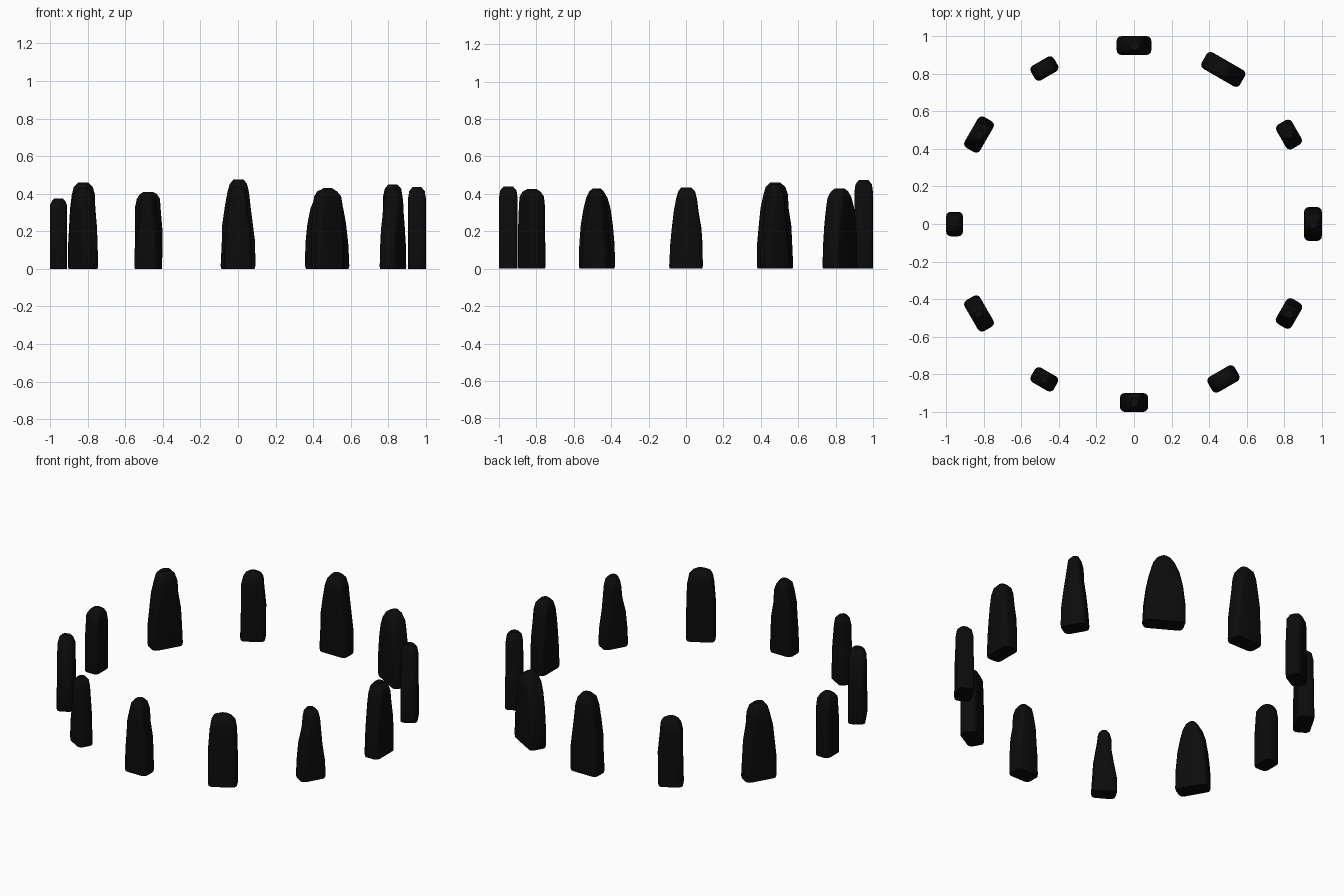
import bpy
import bmesh
import math
import random
from mathutils import Matrix

random.seed(4)

cube = bpy.data.objects.get("Cube")
if cube:
    bpy.data.objects.remove(cube)

# One dark stone colour
stone = bpy.data.materials.new("black stone")
stone.use_nodes = True
colour = (0.0035, 0.0035, 0.0035, 1)
stone.diffuse_color = colour
bsdf = stone.node_tree.nodes["Principled BSDF"]
bsdf.inputs["Base Color"].default_value = colour
bsdf.inputs["Roughness"].default_value = 0.9

# Outlines: (share of height, share of width), from the ground up
OUTLINES = {
    "block": [(0, .96), (.03, 1), (.5, .98), (.8, .9), (.91, .8), (.97, .62), (1, .36)],
    "arch": [(0, .95), (.03, 1), (.3, .97), (.55, .86), (.75, .7), (.88, .52), (.96, .34), (1, .17)],
    "taper": [(0, .96), (.03, 1), (.3, .96), (.5, .88), (.7, .74), (.86, .62), (.95, .5), (1, .3)],
    "slender": [(0, .95), (.03, 1), (.25, .95), (.5, .78), (.7, .6), (.86, .52), (.95, .44), (1, .27)],
}


def rounded_section(width, depth, radius, steps=3):
    """Rounded rectangle around the origin, as (x, y) points."""
    radius = min(radius, width * .49, depth * .49)
    points = []
    for quarter, (sx, sy) in enumerate([(1, 1), (-1, 1), (-1, -1), (1, -1)]):
        for i in range(steps + 1):
            a = math.pi / 2 * (quarter + i / steps)
            points.append((sx * (width / 2 - radius) + radius * math.cos(a),
                           sy * (depth / 2 - radius) + radius * math.sin(a)))
    return points


def standing_stone(name, degrees, width, height, depth, outline):
    """Loft a slab through its outline and stand it on the ring."""
    bm = bmesh.new()
    rings = []
    for level, share in OUTLINES[outline]:
        thin = 1 if level < .9 else 1 - .5 * ((level - .9) / .1) ** 2
        shift = random.uniform(-.004, .004) if level > .1 else 0
        section = rounded_section(width * share, depth * thin, .025)
        rings.append([bm.verts.new((x + shift, y, height * level)) for x, y in section])
    for low, high in zip(rings, rings[1:]):
        for i in range(len(low)):
            j = (i + 1) % len(low)
            bm.faces.new((low[i], low[j], high[j], high[i]))
    bm.faces.new(rings[0][::-1])
    bm.faces.new(rings[-1])
    bmesh.ops.recalc_face_normals(bm, faces=bm.faces)
    mesh = bpy.data.meshes.new(name)
    bm.to_mesh(mesh)
    bm.free()
    mesh.materials.append(stone)
    obj = bpy.data.objects.new(name, mesh)
    bpy.context.collection.objects.link(obj)
    turn = Matrix.Rotation(math.radians(degrees - 90), 4, 'Z')
    obj.matrix_world = turn @ Matrix.Translation((0, 1 - depth / 2, 0))
    bpy.ops.object.select_all(action='DESELECT')
    obj.select_set(True)
    bpy.context.view_layer.objects.active = obj
    bpy.ops.object.shade_smooth_by_angle(angle=math.radians(40))


# Ring of stones, every 30 degrees from the left side: width, height, depth, outline
STONES = [
    (.18, .435, .095, "taper"),
    (.15, .45, .095, "slender"),
    (.235, .43, .1, "arch"),
    (.185, .475, .1, "taper"),
    (.14, .41, .09, "block"),
    (.19, .46, .095, "taper"),
    (.13, .375, .09, "block"),
    (.19, .43, .095, "arch"),
    (.14, .4, .09, "slender"),
    (.15, .44, .1, "taper"),
    (.165, .425, .095, "block"),
    (.155, .425, .095, "slender"),
]
for index, (width, height, depth, outline) in enumerate(STONES):
    standing_stone(f"standing_stone_{index + 1}", index * 30, width, height, depth, outline)
